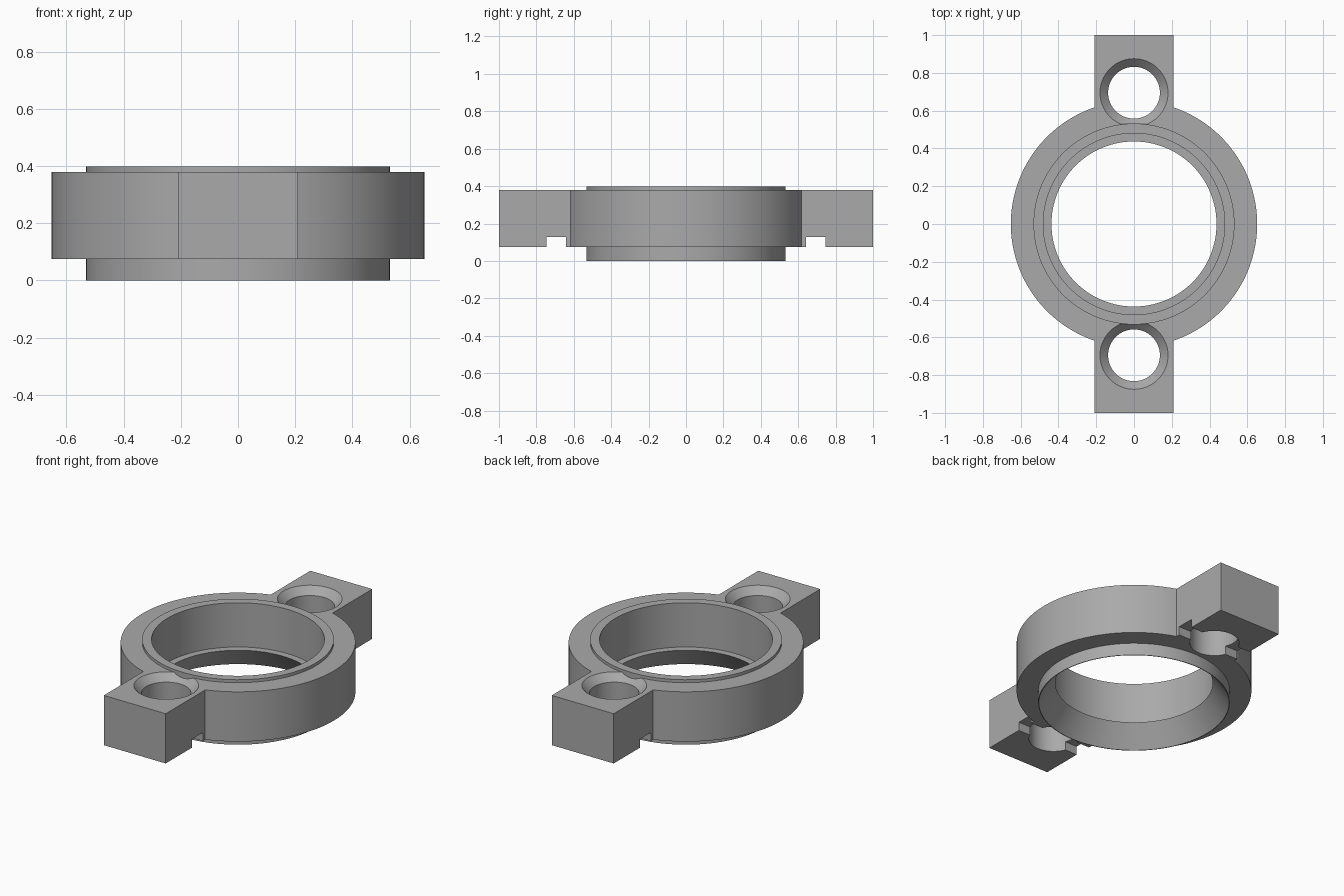
import bpy, bmesh, math

cube = bpy.data.objects.get("Cube")
if cube:
    bpy.data.objects.remove(cube, do_unlink=True)

SEG = 128
BOTTOM, TOP = 0.075, 0.38      # flange faces
RING_R, EAR_HALF = 0.652, 0.21
HOLE_Y, HOLE_R, SINK_R = 0.695, 0.137, 0.18

grey = bpy.data.materials.new("plain grey")
grey.use_nodes = True
colour = (0.4, 0.4, 0.4, 1)
grey.diffuse_color = colour
grey.node_tree.nodes["Principled BSDF"].inputs["Base Color"].default_value = colour


def make_object(name, bm):
    bmesh.ops.recalc_face_normals(bm, faces=bm.faces)
    mesh = bpy.data.meshes.new(name)
    bm.to_mesh(mesh)
    bm.free()
    mesh.materials.append(grey)
    obj = bpy.data.objects.new(name, mesh)
    bpy.context.collection.objects.link(obj)
    return obj


def lathe(name, profile, y=0):
    """Revolve a closed (radius, z) loop; points on the axis are merged."""
    bm = bmesh.new()
    verts = [bm.verts.new((r, 0, z)) for r, z in profile]
    edges = [bm.edges.new((a, b)) for a, b in zip(verts, verts[1:] + verts[:1])]
    bmesh.ops.spin(bm, geom=verts + edges, cent=(0, 0, 0), axis=(0, 0, 1),
                   angle=2 * math.pi, steps=SEG, use_merge=True)
    bmesh.ops.remove_doubles(bm, verts=bm.verts, dist=1e-5)
    bmesh.ops.translate(bm, verts=bm.verts, vec=(0, y, 0))
    return make_object(name, bm)


def box(name, size, centre):
    bm = bmesh.new()
    bmesh.ops.create_cube(bm, size=1)
    bmesh.ops.scale(bm, verts=bm.verts, vec=size)
    bmesh.ops.translate(bm, verts=bm.verts, vec=centre)
    return make_object(name, bm)


def shade(obj):
    bpy.ops.object.select_all(action="DESELECT")
    bpy.context.view_layer.objects.active = obj
    obj.select_set(True)
    bpy.ops.object.shade_smooth_by_angle(angle=math.radians(25))


# Flange: round body and two square ears as one extruded outline
corner = math.asin(EAR_HALF / RING_R)
outline = []
for side in (1, -1):
    start = -math.pi / 2 + corner
    sweep = math.pi - 2 * corner
    for i in range(SEG // 2 + 1):
        a = start + sweep * i / (SEG // 2)
        outline.append((side * RING_R * math.cos(a), side * RING_R * math.sin(a)))
    outline += [(side * EAR_HALF, side), (-side * EAR_HALF, side)]
bm = bmesh.new()
face = bm.faces.new([bm.verts.new((x, y, BOTTOM)) for x, y in outline])
top = bmesh.ops.extrude_face_region(bm, geom=[face])["geom"]
bmesh.ops.translate(bm, vec=(0, 0, TOP - BOTTOM),
                    verts=[v for v in top if isinstance(v, bmesh.types.BMVert)])
flange = make_object("flange", bm)

# Cutters: centre bore, countersunk screw holes and underside slots
cutters = [lathe("bore_cutter", [(0, -0.1), (0.505, -0.1), (0.505, 0.6), (0, 0.6)])]
sink = SINK_R - HOLE_R
for side, label in ((-1, "front"), (1, "back")):
    cutters.append(lathe(label + "_hole_cutter", [
        (0, -0.1), (HOLE_R, -0.1), (HOLE_R, TOP - sink),
        (SINK_R, TOP), (SINK_R, 0.5), (0, 0.5)], side * HOLE_Y))
    cutters.append(box(label + "_slot_cutter", (1, 0.105, 0.104),
                       (0, side * 0.693, BOTTOM)))
for cutter in cutters:
    cutter.hide_render = True
    mod = flange.modifiers.new(cutter.name, "BOOLEAN")
    mod.operation = "DIFFERENCE"
    mod.solver = "EXACT"
    mod.object = cutter

# Apply the cuts and drop the cutters
bpy.context.view_layer.objects.active = flange
flange.select_set(True)
for mod in list(flange.modifiers):
    bpy.ops.object.modifier_apply(modifier=mod.name)
for cutter in cutters:
    bpy.data.objects.remove(cutter, do_unlink=True)

# Collar: raised sleeve with an inner ledge and a flared lower mouth
collar = lathe("collar", [(0.532, 0), (0.532, 0.398), (0.48, 0.398),
                          (0.48, 0.127), (0.437, 0.127), (0.528, 0)])

for part in (flange, collar):
    shade(part)
